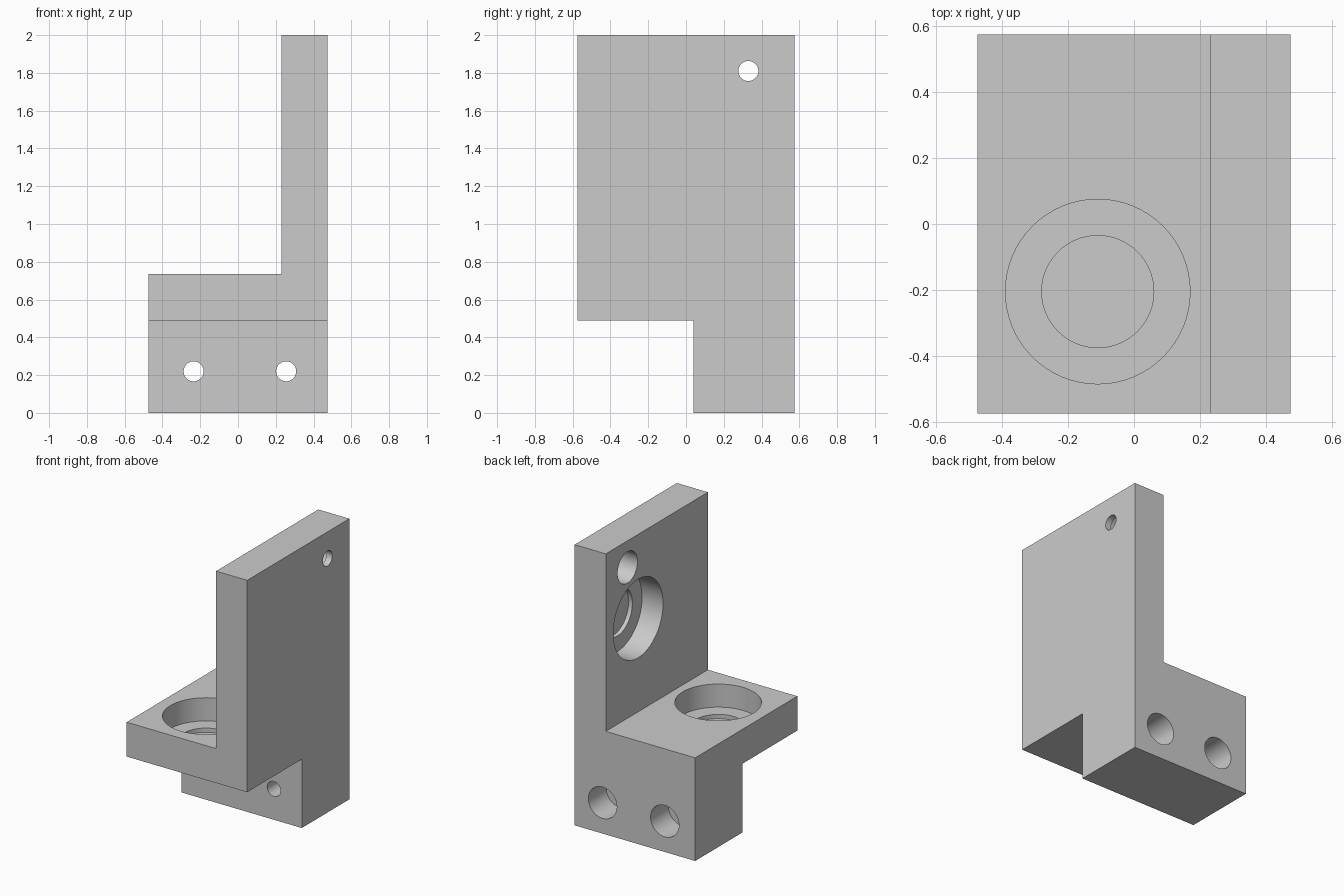
import bpy
import math
from mathutils import Vector

cube = bpy.data.objects.get("Cube")
if cube:
    bpy.data.objects.remove(cube, do_unlink=True)

grey = bpy.data.materials.new("plain_grey")
grey.use_nodes = True
COLOUR = (0.6, 0.6, 0.6, 1)
grey.diffuse_color = COLOUR
grey.node_tree.nodes["Principled BSDF"].inputs["Base Color"].default_value = COLOUR

# Overall limits and plate positions
X, Y, TOP = 0.475, 0.575, 2.0
WALL_X = 0.23
SHELF_LOW, SHELF_TOP = 0.49, 0.735
FOOT_Y = 0.04


def extruded_profile(name, points, axis, low, high):
    """Solid made by sweeping a closed outline along x or y."""
    def place(p, t):
        return (t, p[0], p[1]) if axis == "x" else (p[0], t, p[1])
    n = len(points)
    verts = [place(p, t) for t in (low, high) for p in points]
    faces = [list(range(n))[::-1], list(range(n, 2 * n))]
    faces += [[i, (i + 1) % n, n + (i + 1) % n, n + i] for i in range(n)]
    mesh = bpy.data.meshes.new(name)
    mesh.from_pydata(verts, [], faces)
    if axis == "y":
        mesh.flip_normals()
    mesh.materials.append(grey)
    obj = bpy.data.objects.new(name, mesh)
    bpy.context.collection.objects.link(obj)
    return obj


def cut(body, cutter, operation):
    mod = body.modifiers.new(cutter.name, "BOOLEAN")
    mod.operation = operation
    mod.solver = "EXACT"
    mod.object = cutter
    bpy.context.view_layer.objects.active = body
    bpy.ops.object.modifier_apply(modifier=mod.name)
    bpy.data.objects.remove(cutter, do_unlink=True)


def bore(body, mouth, direction, radius, depth):
    """Round hole sunk from a point on a face."""
    mouth, direction = Vector(mouth), Vector(direction)
    lead = 0.05
    bpy.ops.mesh.primitive_cylinder_add(
        vertices=64, radius=radius, depth=depth + lead,
        location=mouth + direction * (depth - lead) / 2,
        rotation=direction.to_track_quat("Z", "Y").to_euler())
    cutter = bpy.context.object
    cutter.name = "bore_cutter"
    cutter.hide_render = True
    cutter.data.materials.append(grey)
    cut(body, cutter, "DIFFERENCE")


# Bracket: front L outline trimmed by the stepped side outline
bracket = extruded_profile("bracket", [
    (-X, 0), (X, 0), (X, TOP), (WALL_X, TOP),
    (WALL_X, SHELF_TOP), (-X, SHELF_TOP)], "y", -Y, Y)
notch = extruded_profile("notch_cutter", [
    (-1, -1), (FOOT_Y, -1), (FOOT_Y, SHELF_LOW), (-1, SHELF_LOW)], "x", -1, 1)
cut(bracket, notch, "DIFFERENCE")

# Stepped blind seats in the shelf and the wall
for mouth, direction in (((-0.11, -0.205, SHELF_TOP), (0, 0, -1)),
                         ((WALL_X, 0.21, 1.4), (1, 0, 0))):
    bore(bracket, mouth, direction, 0.28, 0.165)
    bore(bracket, mouth, direction, 0.17, 0.195)

# Counterbored screw holes in the foot and the wall
for mouth, direction in (((-0.235, Y, 0.22), (0, -1, 0)),
                         ((0.255, Y, 0.22), (0, -1, 0)),
                         ((WALL_X, 0.33, 1.81), (1, 0, 0))):
    bore(bracket, mouth, direction, 0.112, 0.2)
    bore(bracket, mouth, direction, 0.053, 0.7)

# Smooth bores with crisp edges
bpy.ops.object.select_all(action="DESELECT")
bracket.select_set(True)
bpy.context.view_layer.objects.active = bracket
bpy.ops.object.shade_smooth_by_angle(angle=math.radians(30))
